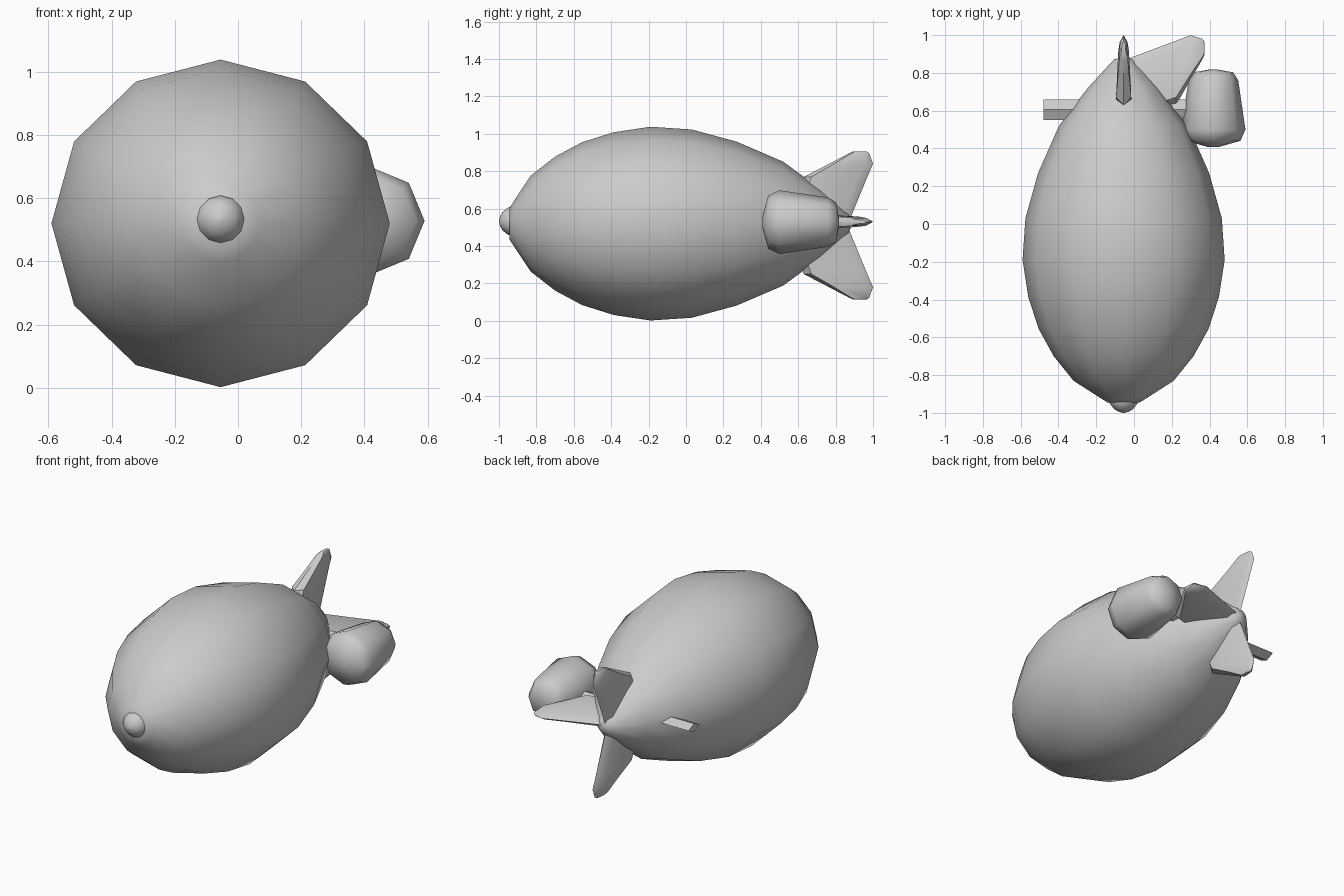
import bpy, bmesh, math

if "Cube" in bpy.data.objects:
    bpy.data.objects.remove(bpy.data.objects["Cube"])

AXIS_X, AXIS_Z = -0.055, 0.52


def finish(name, bm, angle):
    bmesh.ops.recalc_face_normals(bm, faces=bm.faces)
    mesh = bpy.data.meshes.new(name)
    bm.to_mesh(mesh)
    bm.free()
    ob = bpy.data.objects.new(name, mesh)
    bpy.context.collection.objects.link(ob)
    bpy.ops.object.select_all(action='DESELECT')
    ob.select_set(True)
    bpy.context.view_layer.objects.active = ob
    bpy.ops.object.shade_smooth_by_angle(angle=math.radians(angle))
    return ob


def loft(name, rings, angle=40):
    """Skin a list of equally sized closed rings and cap both ends."""
    bm = bmesh.new()
    loops = [[bm.verts.new(p) for p in ring] for ring in rings]
    n = len(loops[0])
    for a, b in zip(loops, loops[1:]):
        for i in range(n):
            j = (i + 1) % n
            bm.faces.new((a[i], a[j], b[j], b[i]))
    bm.faces.new(loops[0])
    bm.faces.new(loops[-1])
    return finish(name, bm, angle)


def lathe(name, profile, sides, cx, cz, squash=1.0, angle=60):
    """Revolve (y, radius) pairs about an axis parallel to y."""
    rings = []
    for y, r in profile:
        rings.append([(cx + r * math.sin(2 * math.pi * i / sides), y,
                       cz + squash * r * math.cos(2 * math.pi * i / sides))
                      for i in range(sides)])
    return loft(name, rings, angle)


# Twelve-sided airship envelope
lathe("hull", [(-0.945, 0.085), (-0.92, 0.125), (-0.83, 0.265), (-0.7, 0.37),
               (-0.555, 0.45), (-0.385, 0.505), (-0.19, 0.535), (0.03, 0.52),
               (0.27, 0.453), (0.52, 0.342), (0.72, 0.19), (0.87, 0.052),
               (0.885, 0.01)], 12, AXIS_X, AXIS_Z, 0.968)

# Small rounded nose cap
lathe("nose_cap", [(-0.92, 0.078), (-0.95, 0.074), (-0.98, 0.05),
                   (-0.993, 0.028), (-1.0, 0.004)], 12, AXIS_X, 0.533)

# Tail fins: span, leading y, trailing y, half thickness
FIN = [(0.02, 0.55, 0.875, 0.046), (0.25, 0.63, 0.97, 0.04),
       (0.32, 0.765, 1.0, 0.029), (0.375, 0.87, 0.98, 0.022),
       (0.386, 0.895, 0.965, 0.012)]


def fin(name, place, scale=1.0):
    rings = []
    for s, lead, trail, t in FIN:
        w = trail - lead
        section = [(lead, 0), (lead + 0.12 * w, t), (trail - 0.15 * w, 0.7 * t),
                   (trail, 0), (trail - 0.15 * w, -0.7 * t), (lead + 0.12 * w, -t)]
        rings.append([place(s * scale, y, h) for y, h in section])
    loft(name, rings, 35)


fin("upper_fin", lambda s, y, h: (AXIS_X + h, y, AXIS_Z + s))
fin("lower_fin", lambda s, y, h: (AXIS_X + h, y, AXIS_Z - 0.02 - s))
fin("side_fin", lambda s, y, h: (AXIS_X + s, y, 0.53 + h), 1.11)

# Diamond-section strut running through the hull to the engine
loft("engine_strut", [[(x, 0.55, 0.53), (x, 0.605, 0.555), (x, 0.66, 0.53),
                       (x, 0.605, 0.505)] for x in (-0.48, 0.4)], 20)

# Eight-sided engine pod
lathe("engine_pod", [(0.408, 0.03), (0.44, 0.143), (0.5, 0.17), (0.76, 0.132),
                     (0.803, 0.105), (0.818, 0.02)], 8, 0.42, 0.528)
